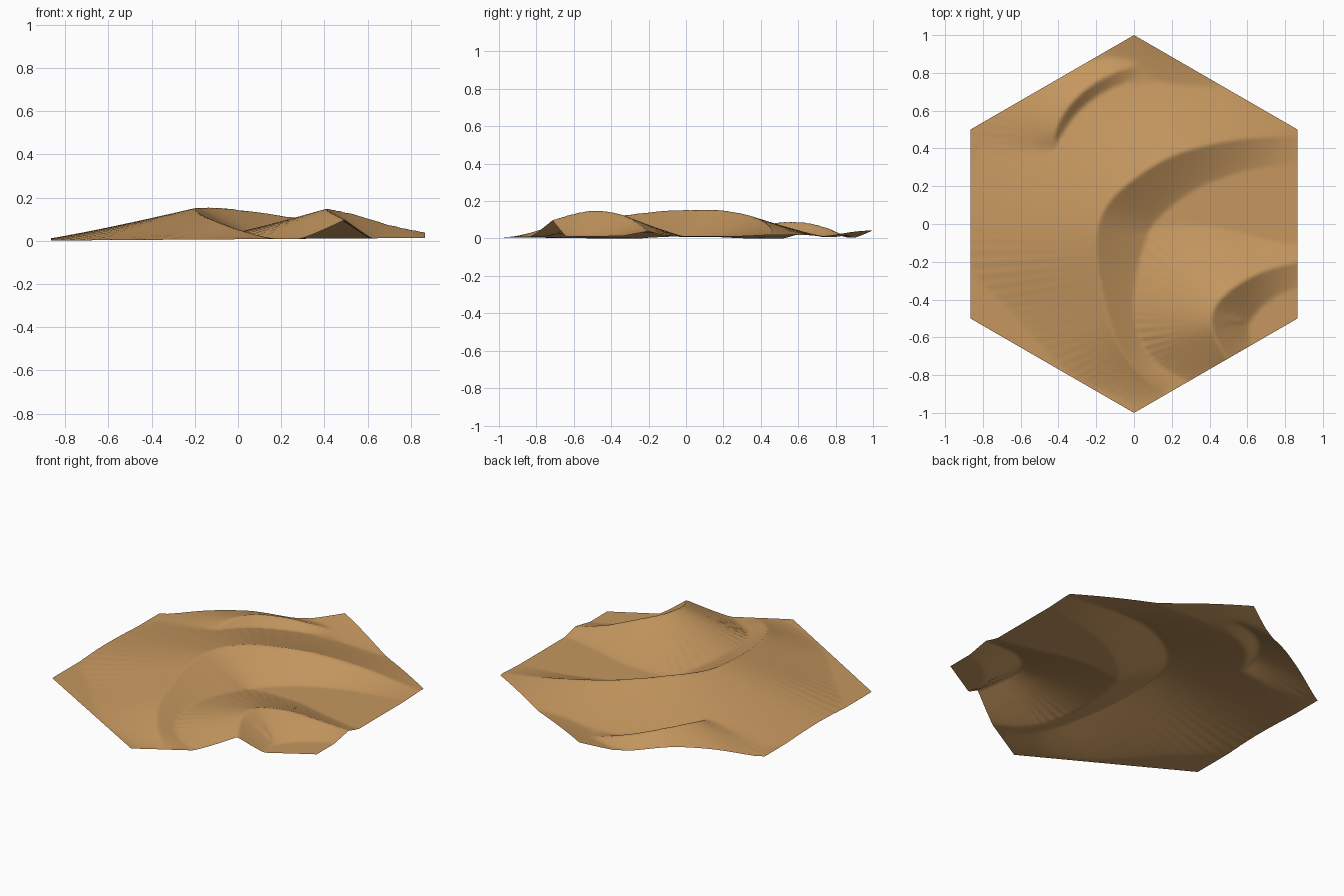
import bpy
import bmesh
import math
from mathutils import Vector

default = bpy.data.objects.get("Cube")
if default:
    bpy.data.objects.remove(default)

# Dune crests: x, y, crest height, slip face width, windward slope length
MAIN_DUNE = [
    (.95, .46, 0, .14, .12), (.8, .465, .015, .15, .16), (.5, .44, .062, .18, .3),
    (.2, .36, .108, .22, .42), (-.05, .2, .143, .25, .66), (-.17, .05, .147, .28, .74),
    (-.2, -.12, .142, .29, .72), (-.17, -.36, .115, .26, .5), (-.1, -.6, .084, .2, .34),
    (0, -.76, .045, .15, .2), (.15, -.9, 0, .1, .1)]
SMALL_DUNE = [
    (1.05, -.15, 0, .1, .1), (.866, -.2, .026, .13, .1), (.7, -.245, .062, .15, .19),
    (.55, -.32, .108, .18, .38), (.44, -.42, .134, .21, .57), (.41, -.51, .138, .22, .56),
    (.43, -.6, .122, .2, .36), (.5, -.72, .085, .15, .22), (.62, -.86, .03, .1, .15)]
BACK_DUNE = [
    (.06, .85, 0, .06, .06), (-.08, .81, .024, .07, .08), (-.22, .74, .056, .09, .14),
    (-.34, .63, .081, .1, .3), (-.41, .51, .083, .11, .42), (-.42, .42, .063, .1, .36),
    (-.38, .34, .03, .1, .3)]
EDGE_RISE = [
    (-.12, 1.14, .05, .22, .22), (.02, 1.03, .046, .2, .2), (.22, .9, .03, .17, .17),
    (.46, .76, 0, .12, .12)]


def smooth_crest(points, steps=6):
    """Catmull-Rom curve through the crest points."""
    p = [Vector(q) for q in points]
    p = [p[0] * 2 - p[1]] + p + [p[-1] * 2 - p[-2]]
    out = []
    for a, b, c, d in zip(p, p[1:], p[2:], p[3:]):
        for i in range(steps):
            t = i / steps
            out.append(tuple((b * 2 + (c - a) * t + (a * 2 - b * 5 + c * 4 - d) * t ** 2
                              + (b * 3 - a - c * 3 + d) * t ** 3) * .5))
    return out + [tuple(p[-2])]


def dune_height(crest, x, y):
    """Height from the nearest crest point: steep on its left, gentle on its right."""
    best, hit = 9, None
    for a, b in zip(crest, crest[1:]):
        ex, ey, px, py = b[0] - a[0], b[1] - a[1], x - a[0], y - a[1]
        t = max(0, min(1, (px * ex + py * ey) / (ex * ex + ey * ey)))
        d = math.hypot(px - ex * t, py - ey * t)
        if d < best:
            best, hit = d, (a, b, t, ex * py - ey * px)
    a, b, t, side = hit
    height, slip, wind = (a[i] + (b[i] - a[i]) * t for i in (2, 3, 4))
    u = min(1, best / (slip if side > 0 else wind))
    return max(0, height) * (1 - u) ** (1.1 if side > 0 else 1.15)


def soft_max(a, b, k=.008):
    h = max(k - abs(a - b), 0) / k
    return max(a, b) + h * h * k / 4 * min(1, min(a, b) / k)


# Hexagonal sheet with a fine triangular grid
bm = bmesh.new()
centre = bm.verts.new((0, 0, 0))
rim = [bm.verts.new((math.cos(math.radians(30 + 60 * i)),
                     math.sin(math.radians(30 + 60 * i)), 0)) for i in range(6)]
for i in range(6):
    bm.faces.new((centre, rim[i], rim[(i + 1) % 6]))
bmesh.ops.subdivide_edges(bm, edges=bm.edges[:], cuts=63, use_grid_fill=True)

# Raise the dunes
dunes = [smooth_crest(d) for d in (MAIN_DUNE, SMALL_DUNE, BACK_DUNE, EDGE_RISE)]
for v in bm.verts:
    z = 0
    for dune in dunes:
        z = soft_max(z, dune_height(dune, v.co.x, v.co.y))
    v.co.z = z + .007 + .007 * v.co.x
bmesh.ops.recalc_face_normals(bm, faces=bm.faces[:])
if sum(f.normal.z for f in bm.faces) < 0:
    bmesh.ops.reverse_faces(bm, faces=bm.faces[:])
for f in bm.faces:
    f.smooth = True

mesh = bpy.data.meshes.new("desert_tile")
bm.to_mesh(mesh)
bm.free()
tile = bpy.data.objects.new("desert_tile", mesh)
bpy.context.collection.objects.link(tile)

# Sand colour
sand = bpy.data.materials.new("sand")
sand.use_nodes = True
colour = (.56, .31, .115, 1)
sand.diffuse_color = colour
sand.node_tree.nodes["Principled BSDF"].inputs["Base Color"].default_value = colour
mesh.materials.append(sand)
